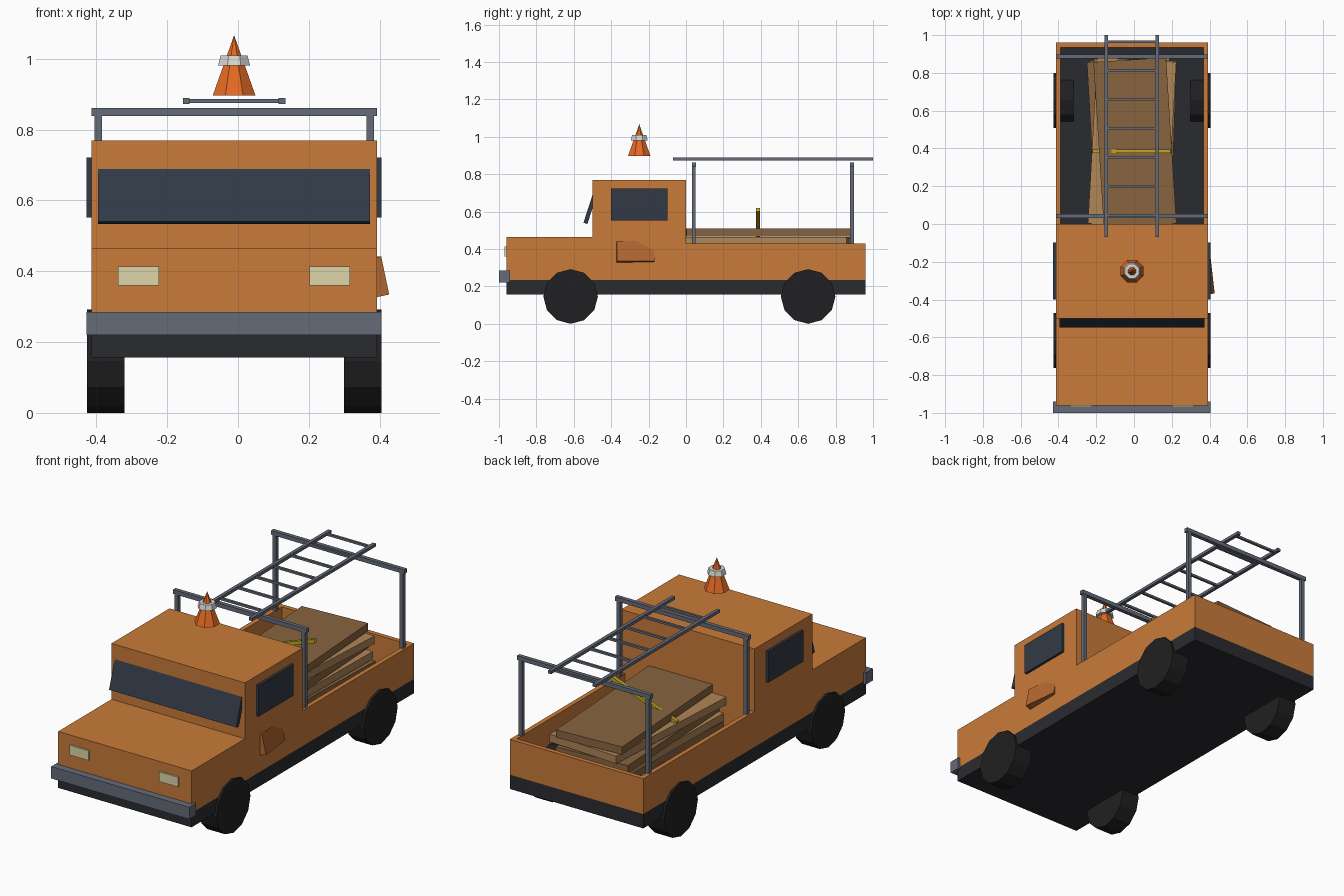
import bpy
from math import radians, pi

if "Cube" in bpy.data.objects:
    bpy.data.objects.remove(bpy.data.objects["Cube"])

CX = -0.011          # truck centre line
HW = 0.403           # half width of the body


def material(name, rgb):
    """Material from a 0-255 display colour."""
    m = bpy.data.materials.new(name)
    m.diffuse_color = [(c / 255 / 12.92 if c < 11 else ((c / 255 + 0.055) / 1.055) ** 2.4)
                       for c in rgb] + [1]
    m.use_nodes = True
    m.node_tree.nodes["Principled BSDF"].inputs["Base Color"].default_value = m.diffuse_color
    return m


ORANGE = material("orange_paint", (201, 123, 58))
DENT = material("dark_orange_paint", (180, 103, 49))
DARK = material("dark_chassis", (42, 43, 48))
RUBBER = material("rubber", (32, 32, 34))
GLASS = material("glass", (49, 58, 70))
STEEL = material("steel", (101, 107, 120))
LAMP = material("lamp", (222, 214, 170))
WOOD = material("dark_wood", (137, 100, 64))
TAN = material("tan_wood", (176, 134, 86))
YELLOW = material("yellow", (190, 165, 35))
CONE = material("cone_orange", (228, 105, 35))
WHITE = material("white_band", (215, 215, 210))


def block(name, center, size, mat, rot=(0, 0, 0)):
    bpy.ops.mesh.primitive_cube_add(size=1, location=center,
                                    rotation=[radians(a) for a in rot])
    o = bpy.context.object
    o.name, o.scale = name, size
    o.data.materials.append(mat)
    return o


def span(name, x, y, z, mat):
    """Box given by its (low, high) range on each axis."""
    r = (x, y, z)
    return block(name, [(a + b) / 2 for a, b in r], [b - a for a, b in r], mat)


def frustum(name, center, r1, r2, depth, sides, mat, rot=(0, 0, 0)):
    bpy.ops.mesh.primitive_cone_add(vertices=sides, radius1=r1, radius2=r2, depth=depth,
                                    location=center, rotation=rot)
    o = bpy.context.object
    o.name = name
    o.data.materials.append(mat)
    return o


L, R = CX - HW, CX + HW
T = 0.025            # bed wall thickness

# Chassis, hood, cab
span("chassis", (L, R), (-0.96, 0.96), (0.157, 0.235), DARK)
span("hood", (L, R), (-0.96, -0.5), (0.235, 0.465), ORANGE)
span("cab", (L, R), (-0.5, 0), (0.235, 0.77), ORANGE)
span("front_bumper", (L - 0.014, R + 0.014), (-1.0, -0.94), (0.22, 0.285), STEEL)

# Open bed walls and tailgate
span("bed_wall_left", (L, L + T), (0, 0.96), (0.235, 0.428), ORANGE)
span("bed_wall_right", (R - T, R), (0, 0.96), (0.235, 0.428), ORANGE)
span("tailgate", (L + T, R - T), (0.96 - T, 0.96), (0.235, 0.428), ORANGE)

# Windows
block("windshield", (CX, -0.5115, 0.6176), (0.768, 0.022, 0.17), GLASS, (-18, 0, 0))

# Mirrored parts: windows, headlights, wheels
for s, side in ((-1, "left"), (1, "right")):
    block(f"window_{side}", (CX + s * (HW + 0.002), -0.25, 0.637), (0.024, 0.302, 0.17), GLASS)
    block(f"headlight_{side}", (CX + s * 0.27, -0.96, 0.387), (0.115, 0.02, 0.053), LAMP)
    for y, end in ((-0.617, "front"), (0.653, "rear")):
        frustum(f"wheel_{end}_{side}", (CX + s * 0.363, y, 0.146), 0.146, 0.146, 0.106,
                12, RUBBER, (0, pi / 2, 0))

# Loose door panel on the right
block("bent_panel", (0.385, -0.272, 0.384), (0.04, 0.2, 0.11), DENT, (0, -12, 6.5))

# Rack hoops over the bed
for y, end in ((0.042, "front"), (0.887, "rear")):
    span(f"rack_bar_{end}", (L, R), (y - 0.011, y + 0.011), (0.838, 0.861), STEEL)
    for s, side in ((-1, "left"), (1, "right")):
        block(f"rack_post_{end}_{side}", (CX + s * 0.384, y, 0.633), (0.021, 0.02, 0.414), STEEL)

# Ladder
for s, side in ((-1, "left"), (1, "right")):
    block(f"ladder_rail_{side}", (CX + s * 0.135, 0.465, 0.881), (0.019, 1.07, 0.016), STEEL)
for i in range(7):
    block(f"ladder_rung_{i}", (CX, 0.046 + i * 0.1533, 0.881), (0.26, 0.013, 0.012), STEEL)

# Stack of boards, each slightly turned (x centre, width, turn)
boards = [(-0.01, 0.42, 1.5), (0.0, 0.42, -2), (-0.01, 0.42, -1),
          (-0.015, 0.42, 3.2), (-0.01, 0.42, -3.2), (0.005, 0.385, 3.6)]
for i, (x, w, turn) in enumerate(boards):
    block(f"board_{i}", (x, 0.43, 0.257 + i * 0.0462), (w, 0.88, 0.042),
          WOOD if i % 2 else TAN, (0, 0, turn))

# Slanted strap bar through the stack
block("strap", (-0.01, 0.385, 0.537), (0.44, 0.02, 0.02), YELLOW, (0, -19.5, 0))

# Traffic cone with its band
TURN = (0, 0, pi / 8)
frustum("traffic_cone", (CX, -0.25, 0.982), 0.065, 0, 0.17, 8, CONE, TURN)
frustum("cone_band", (CX, -0.25, 0.995), 0.049, 0.041, 0.029, 8, WHITE, TURN)
